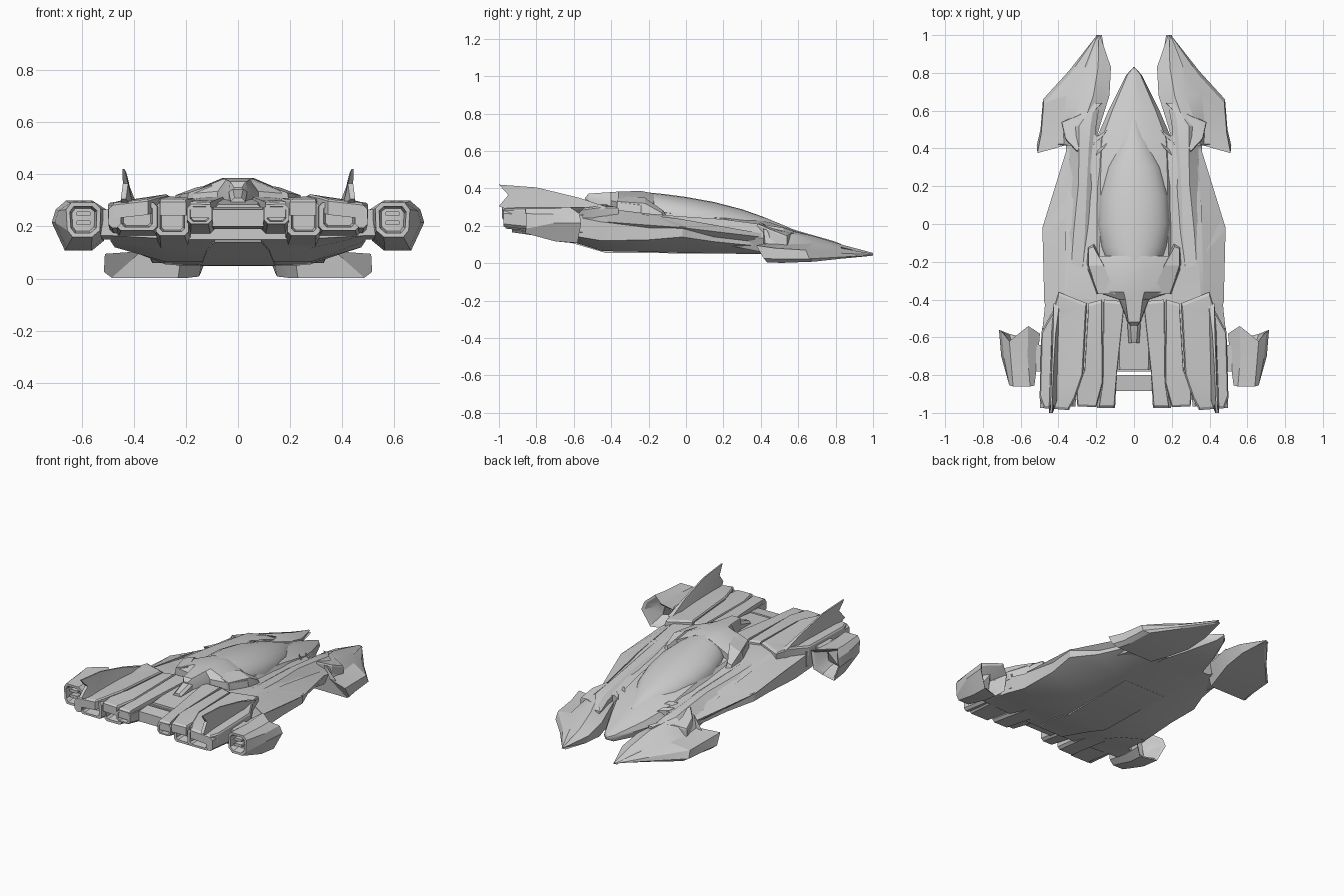
import bpy, bmesh, math
from mathutils import Vector


def loft(name, rings, mirror=False, angle=25):
    """Skin a stack of equal-length rings, capping both ends."""
    bm = bmesh.new()
    vs = [[bm.verts.new(p) for p in r] for r in rings]
    n = len(rings[0])
    for a, b in zip(vs, vs[1:]):
        for i in range(n):
            bm.faces.new((a[i], a[(i + 1) % n], b[(i + 1) % n], b[i]))
    caps = [bm.faces.new(vs[0]), bm.faces.new(vs[-1])]
    bmesh.ops.triangulate(bm, faces=caps)
    bmesh.ops.recalc_face_normals(bm, faces=bm.faces)
    me = bpy.data.meshes.new(name)
    bm.to_mesh(me)
    bm.free()
    ob = bpy.data.objects.new(name, me)
    bpy.context.collection.objects.link(ob)
    if mirror:
        m = ob.modifiers.new("Mirror", 'MIRROR')
        m.use_mirror_merge = False
    bpy.ops.object.select_all(action='DESELECT')
    ob.select_set(True)
    bpy.context.view_layer.objects.active = ob
    bpy.ops.object.shade_smooth_by_angle(angle=math.radians(angle))
    return ob


def sym(y, half):
    """Full ring at y from a half outline running bottom centre to top centre."""
    full = half + [(-x, z) for x, z in reversed(half) if x > 0]
    return [(x, y, z) for x, z in full]


def plate(name, pts, t, mirror=True):
    """Flat panel from its top outline, with a small chamfered rim."""
    c = sum((Vector(p) for p in pts), Vector()) / len(pts)
    inner = [tuple(c + (Vector(p) - c) * 0.95) for p in pts]
    rim = [(x, y, z - 0.008) for x, y, z in pts]
    base = [(x, y, z - t) for x, y, z in pts]
    return loft(name, [inner, rim, base], mirror, 15)


def inset(ring, s, dy):
    """Shrink a ring about its centre and shift it along y."""
    c = sum((Vector(p) for p in ring), Vector()) / len(ring)
    return [(c.x + (x - c.x) * s, y + dy, c.z + (z - c.z) * s) for x, y, z in ring]


def box_ring(y, x0, x1, z0, z1, c=0.015):
    return [(x0 + c, y, z0), (x1 - c, y, z0), (x1, y, z0 + c), (x1, y, z1 - c),
            (x1 - c, y, z1), (x0 + c, y, z1), (x0, y, z1 - c), (x0, y, z0 + c)]


def nozzle_block(name, front, back, depth=0.06):
    """Block that ends at the tail in a recessed nozzle."""
    b = box_ring(*back)
    loft(name, [box_ring(*front), b, inset(b, 0.76, 0.0), inset(b, 0.66, depth)], True)


# Main hull: y, floor w, floor z, chine w, chine low z, chine high z, deck w, deck z, centre z
hull = [(.47, .17, .05, .31, .085, .13, .24, .185, .17),
        (.30, .22, .05, .36, .10, .16, .28, .215, .20),
        (.15, .25, .052, .40, .115, .17, .30, .225, .22),
        (-.02, .28, .055, .48, .14, .195, .32, .24, .24),
        (-.20, .29, .06, .462, .125, .20, .34, .265, .26),
        (-.45, .28, .065, .473, .12, .22, .36, .295, .29),
        (-.60, .26, .112, .49, .145, .25, .40, .29, .285),
        (-.78, .23, .15, .49, .165, .26, .40, .28, .27)]
loft("main_hull", [sym(y, [(0, zb), (wb, zb), (wm, zl), (wm, zh), (wt, zt), (0, zc)])
                   for y, wb, zb, wm, zl, zh, wt, zt, zc in hull])

# Keel under the belly
loft("keel", [sym(y, [(0, z), (w, z), (w * .85, .22), (0, .22)]) for y, w, z in
              [(.1, .15, .052), (-.43, .14, .055), (-.6, .12, .105), (-.77, .09, .14)]])

# Nose fuselage: y, half width, bottom, side z, top
nose = [(.83, .004, .09, .096, .102), (.79, .04, .065, .09, .118), (.6, .135, .05, .11, .172),
        (.45, .20, .048, .14, .222), (.2, .21, .055, .19, .27), (0, .21, .06, .22, .285),
        (-.3, .22, .065, .25, .31)]
loft("nose_fuselage", [sym(y, [(0, zb), (w * .7, zb), (w, zm), (w * .85, zm + (zt - zm) * .6),
                               (w * .4, zt - .005), (0, zt)]) for y, w, zb, zm, zt in nose], angle=35)

# Canopy: smooth teardrop bubble; y, half width, base z, top z
canopy = [(.56, .012, .16, .187), (.42, .09, .18, .245), (.3, .145, .20, .288), (.15, .182, .22, .327),
          (0, .192, .24, .354), (-.12, .175, .25, .370), (-.22, .14, .26, .380), (-.32, .08, .27, .382)]
loft("canopy", [sym(y, [(0, zb)] + [(w * math.cos(a), zb + (zt - zb) * math.sin(a))
                                    for a in [i * math.pi / 12 for i in range(6)]] + [(0, zt)])
                for y, w, zb, zt in canopy], angle=50)

# Cowl behind the canopy, narrowing to a spine
cowl = [(-.17, .225, .05, .25, .29, .372), (-.24, .245, .06, .27, .31, .386), (-.36, .20, .055, .28, .325, .383),
        (-.40, .08, .045, .28, .335, .38), (-.52, .035, .03, .28, .34, .372), (-.54, .02, .015, .28, .32, .35)]
loft("canopy_cowl", [sym(y, [(0, zl), (w, zl), (w * .97, zs), (wi, zt), (0, zt)])
                     for y, w, wi, zl, zs, zt in cowl])

# Cowl arms hugging the canopy
loft("cowl_arm", [[(.21, -.10, .24), (.245, -.12, .24), (.24, -.13, .27), (.215, -.12, .28)],
                  [(.15, -.22, .26), (.25, -.21, .26), (.24, -.22, .32), (.16, -.22, .35)],
                  [(.10, -.36, .27), (.20, -.37, .27), (.19, -.37, .33), (.10, -.37, .36)]], True)

# Forward prongs: y, inner x, ridge x, step x, outer x, bottom z, edge z, step z, ridge z
prong = [(1.0, .18, .186, .194, .20, .04, .046, .05, .055), (.83, .122, .19, .26, .345, .024, .055, .08, .10),
         (.68, .13, .215, .36, .482, .008, .07, .105, .146), (.52, .18, .27, .375, .495, .002, .08, .10, .182),
         (.415, .21, .29, .37, .515, .003, .095, .105, .195)]


def prong_ring(y, xi, xr, xk, xo, zb, ze, zk, zr):
    yo = y - .04 * (y < .9)
    yb = y + .02 * (y < .45)   # the rear face leans forward toward the bottom
    return [(xi + .02, yb, zb), (xo - .03, yb, zb), (xo, yb - .02, zb + .25 * (ze - zb)), (xo - .004, yo, ze),
            (xk, y, zk), (min(xr + .06, xk - .005), y, zr - .014), (xr, y, zr), (xi, y, (ze + zr) / 2)]


loft("front_prong", [prong_ring(*p) for p in prong], True, 20)

# Shoulder arms carrying the prongs: y, inner x, outer x, bottom z, top z
arm = [(.64, .18, .24, .08, .15), (.52, .20, .36, .07, .19), (.40, .21, .36, .06, .208),
       (.2, .22, .365, .10, .235), (-.05, .23, .39, .14, .252), (-.48, .26, .42, .2, .29)]
loft("shoulder_arm", [[(a, y, zb), (b - .03, y, zb), (b, y, (zb + zt) / 2), (b - .07, y, zt),
                       (a + .03, y, zt), (a, y, zt - .02)] for y, a, b, zb, zt in arm], True)

# Raised fairing where each arm meets its prong
plate("prong_fairing", [(.25, .60, .160), (.31, .57, .162), (.385, .54, .145), (.365, .45, .18),
                        (.30, .38, .212), (.24, .48, .19)], .06)
# Small slats beside the nose
for i in range(2):
    y = .47 - i * .07
    plate("nose_slat", [(.14, y + .03, .185 + i * .018), (.20, y - .01, .185), (.215, y - .05, .195),
                        (.16, y + .0, .20 + i * .018)], .05)

# Side strakes on the flanks
loft("side_strake", [[(.345, .40, .12), (.355, .40, .14), (.34, .40, .16)],
                     [(.38, -.02, .11), (.485, -.02, .19), (.36, -.02, .235)],
                     [(.38, -.42, .13), (.475, -.42, .22), (.37, -.42, .285)]], True)

# Rear deck panels
plate("rear_wing_panel", [(.25, -.42, .312), (.40, -.36, .302), (.43, -.46, .305), (.49, -.57, .29),
                          (.50, -.92, .29), (.48, -.975, .29), (.345, -.985, .305), (.315, -.93, .315),
                          (.27, -.80, .325)], .06)
plate("deck_strip_outer", [(.17, -.40, .308), (.24, -.42, .308), (.262, -.78, .316), (.305, -.86, .308),
                           (.30, -.965, .302), (.20, -.97, .302), (.165, -.84, .308)], .06)
plate("deck_strip_inner", [(.05, -.41, .315), (.16, -.40, .31), (.165, -.84, .302), (.185, -.97, .295),
                           (.105, -.97, .292), (.09, -.78, .30)], .06)

# Tail engine blocks with recessed nozzles
nozzle_block("outer_engine", (-.55, .28, .48, .14, .28), (-.965, .31, .465, .185, .292))
nozzle_block("middle_engine", (-.55, .17, .31, .11, .285), (-.93, .19, .315, .165, .292))
nozzle_block("inner_engine", (-.55, .08, .20, .13, .285), (-.975, .10, .195, .21, .285))
# Outer tail cheek
loft("tail_cheek", [box_ring(-.55, .44, .487, .15, .27), box_ring(-.975, .45, .498, .195, .28)], True)

# Centre bay: tail bridge, floor, spine conduit
loft("tail_bridge", [box_ring(-.80, -.11, .11, .19, .275), box_ring(-.885, -.11, .11, .2, .265)])
loft("bay_floor", [box_ring(-.45, -.1, .1, .14, .305), box_ring(-.77, -.09, .09, .14, .285)])
loft("spine_conduit", [box_ring(-.45, -.04, .04, .27, .36), box_ring(-.53, -.035, .035, .27, .345),
                       box_ring(-.63, -.028, .028, .27, .31)])

# Tail fins with a notched trailing edge, splayed outward to the rear: y, z, inner x, outer x
fin = [(-.42, .30, .395, .425), (-.58, .352, .415, .428), (-.8, .405, .428, .436), (-1, .42, .435, .444),
       (-.95, .365, .422, .442), (-1, .305, .43, .45), (-.92, .27, .40, .45), (-.5, .27, .39, .435)]
loft("tail_fin", [[(f[k], f[0], f[1]) for f in fin] for k in (2, 3)], True)

# Side thruster pods: jagged open intake in front, recessed nozzle behind
outline = [(.515, .145), (.56, .108), (.665, .108), (.715, .215), (.70, .265), (.66, .30), (.56, .30), (.498, .26)]
jag = [-.58, -.61, -.58, -.56, -.57, -.62, -.54, -.58]
lip = [(x, y, z) for (x, z), y in zip(outline, jag)]
mid = [(x + (.595 - x) * .1, -.70, z + (.22 - z) * .08) for x, z in outline]
tail = [(.53, -.855, .185), (.56, -.86, .16), (.635, -.86, .16), (.655, -.855, .185),
        (.66, -.855, .265), (.64, -.86, .292), (.55, -.86, .292), (.527, -.855, .27)]
loft("thruster_pod", [inset(lip, .5, -.09), inset(lip, .86, -.01), lip, mid, tail,
                      inset(tail, .78, 0), inset(tail, .66, .05)], True)
# Nozzle vanes
for z in (.205, .24):
    loft("pod_vane", [box_ring(-.80, .565, .622, z, z + .018, .005),
                      box_ring(-.85, .565, .622, z, z + .018, .005)], True)
# Pylon joining pod to hull
loft("pod_pylon", [box_ring(-.64, .46, .54, .15, .265), box_ring(-.78, .46, .54, .165, .265)], True)
